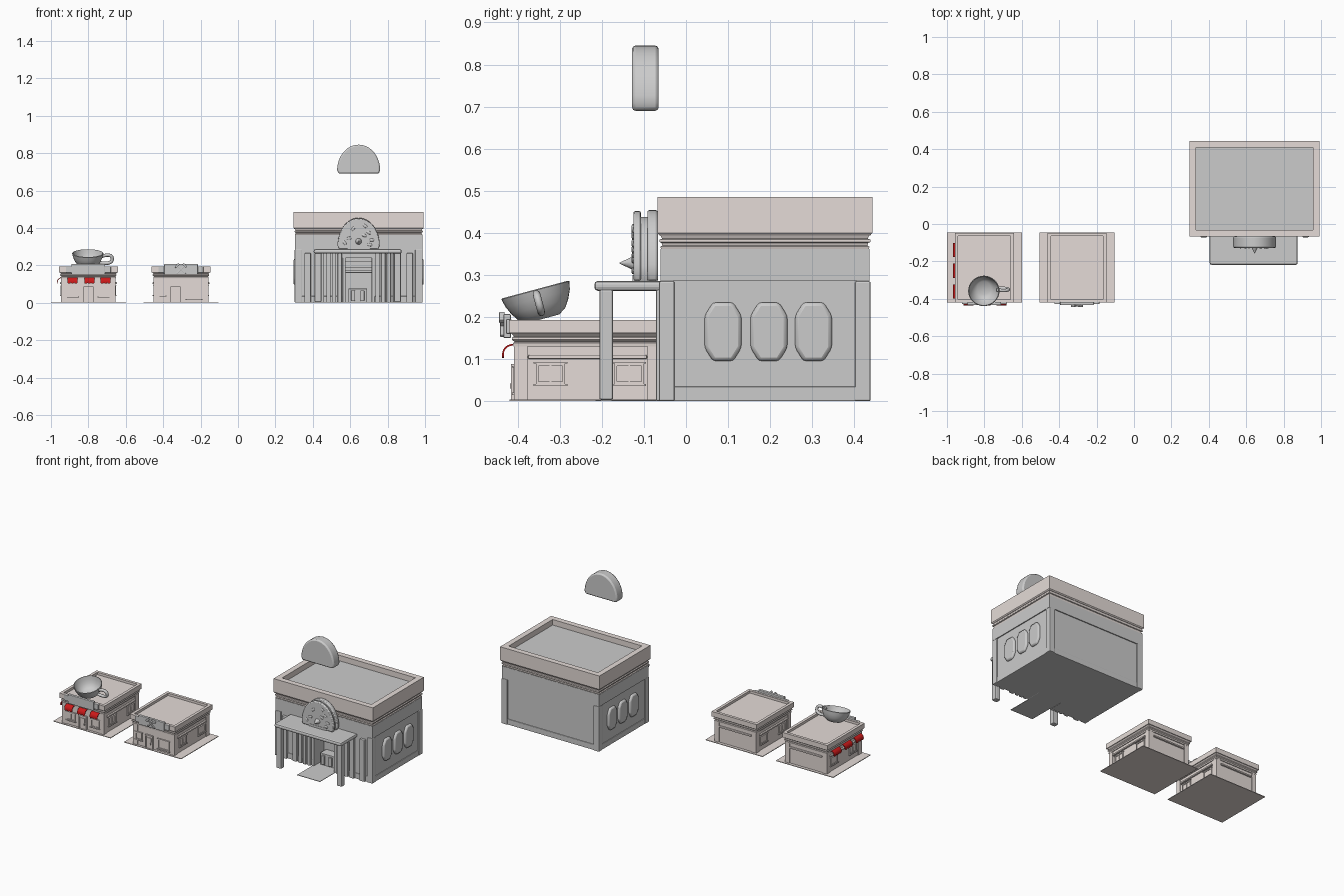
import bpy, bmesh, math
from mathutils import Matrix, Vector

if "Cube" in bpy.data.objects:
    bpy.data.objects.remove(bpy.data.objects["Cube"])

def material(name, c):
    m = bpy.data.materials.new(name)
    m.diffuse_color = (*c, 1)
    m.use_nodes = True
    m.node_tree.nodes["Principled BSDF"].inputs["Base Color"].default_value = m.diffuse_color
    return m

WARM = material("warm_stone", (0.78, 0.71, 0.68))
RED = material("red_cloth", (0.6, 0.01, 0.01))
I = Matrix.Identity(4)

def finish(name, bm, mat=None, bevel=0, smooth=False, M=I, segs=2):
    bmesh.ops.recalc_face_normals(bm, faces=bm.faces)
    me = bpy.data.meshes.new(name)
    bm.to_mesh(me)
    bm.free()
    ob = bpy.data.objects.new(name, me)
    bpy.context.collection.objects.link(ob)
    ob.matrix_world = M
    if mat:
        me.materials.append(mat)
    if bevel:
        b = ob.modifiers.new("bevel", 'BEVEL')
        b.width, b.segments = bevel, segs
    if smooth:
        bpy.ops.object.select_all(action='DESELECT')
        bpy.context.view_layer.objects.active = ob
        ob.select_set(True)
        bpy.ops.object.shade_smooth_by_angle(angle=math.radians(35))
    return ob

def boxes(name, specs, mat=None, bevel=0, M=I):
    """Each spec is x0, x1, y0, y1, z0, z1."""
    bm = bmesh.new()
    for x0, x1, y0, y1, z0, z1 in specs:
        T = Matrix.Translation(((x0 + x1) / 2, (y0 + y1) / 2, (z0 + z1) / 2))
        bmesh.ops.create_cube(bm, size=1, matrix=T @ Matrix.Diagonal((x1 - x0, y1 - y0, z1 - z0, 1)))
    return finish(name, bm, mat, bevel, False, M)

def prism(name, pts, y0, y1, mat=None, bevel=0, M=I):
    """Outline in x-z, extruded along y."""
    bm = bmesh.new()
    f = bm.faces.new([bm.verts.new((x, y0, z)) for x, z in pts])
    r = bmesh.ops.extrude_face_region(bm, geom=[f])
    bmesh.ops.translate(bm, vec=(0, y1 - y0, 0), verts=[v for v in r["geom"] if isinstance(v, bmesh.types.BMVert)])
    return finish(name, bm, mat, bevel, True, M)

def moulding(name, rect, profile, mat=None):
    """Closed (offset, z) profile swept round a rectangle with mitred corners."""
    x0, x1, y0, y1 = rect
    bm = bmesh.new()
    rings = [[bm.verts.new(p) for p in ((x0 - o, y0 - o, z), (x1 + o, y0 - o, z), (x1 + o, y1 + o, z), (x0 - o, y1 + o, z))]
             for o, z in profile]
    for i, a in enumerate(rings):
        b = rings[(i + 1) % len(rings)]
        for j in range(4):
            k = (j + 1) % 4
            bm.faces.new((a[j], a[k], b[k], b[j]))
    return finish(name, bm, mat)

def wall(x, y, z, deg=0):
    """Local frame on a wall: -y points outwards."""
    return Matrix.Translation((x, y, z)) @ Matrix.Rotation(math.radians(deg), 4, 'Z')

def half_disc(cx, z0, r, h, n=24):
    return [(cx + r * math.cos(math.pi * i / n), z0 + h * (0.12 + 0.88 * math.sin(math.pi * i / n)))
            for i in range(n + 1)] + [(cx - r * 0.93, z0), (cx + r * 0.93, z0)]

# ---------- large restaurant ----------
X0, X1, Y0, Y1, CX = 0.31, 0.98, -0.055, 0.43, 0.645
boxes("restaurant_walls", [(X0, X1, 0.04, Y1, 0, 0.45), (X0, 0.56, Y0, 0.04, 0, 0.45),
                           (0.73, X1, Y0, 0.04, 0, 0.45), (0.56, 0.73, Y0, 0.04, 0.24, 0.45)])
boxes("upper_band", [(X0 - .006, X1 + .006, Y0 - .006, Y1 + .006, 0.285, 0.362)])
boxes("corner_pillars", [(x, x + 0.04, y, y + 0.037, 0, 0.285)
                         for x in (X0 - .007, X1 - .033) for y in (Y0 - .009, Y1 - .028)], bevel=0.004)
boxes("base_trim", [(X0 - .004, X0 + .01, Y0, Y1, 0, 0.035), (X1 - .01, X1 + .004, Y0, Y1, 0, 0.035),
                    (X0, X1, Y1 - .01, Y1 + .004, 0, 0.035), (X0, 0.56, Y0 - .004, Y0 + .01, 0, 0.035),
                    (0.73, X1, Y0 - .004, Y0 + .01, 0, 0.035)], bevel=0.003)
R = (X0, X1, Y0, Y1)
moulding("stepped_moulding", R, [(-.02, .36), (.004, .36), (.006, .367), (.001, .37), (.003, .376), (.008, .378),
                                 (.008, .384), (.002, .386), (.006, .395), (-.02, .395)], WARM)
moulding("parapet", R, [(-.02, .394), (.008, .394), (.013, .4), (.013, .485), (-.022, .485), (-.022, .445)], WARM)

# bulging eight-sided side windows
for side, x, deg in (("right", X1, 90), ("left", X0, -90)):
    for i, y in enumerate((0.088, 0.197, 0.303)):
        a, b, c, d = 0.044, 0.07, 0.024, 0.038
        oct_pts = [(-a, -d), (-c, -b), (c, -b), (a, -d), (a, d), (c, b), (-c, b), (-a, d)]
        prism(f"{side}_window_{i}", oct_pts, -0.013, 0.01, bevel=0.009, M=wall(x, y, 0.165, deg))

# front boards, mirrored about the doorway
board = []
for s in (-1, 1):
    for a, b in ((.09, .112), (.12, .143), (.15, .172), (.185, .215), (.255, .29)):
        u, v = sorted((CX + s * a, CX + s * b))
        board.append((u, v, -0.071, -0.04, 0, 0.265))
boxes("front_boards", board, bevel=0.004)
boxes("doorway_fittings", [(.56, .575, -.06, .04, 0, .24), (.715, .73, -.06, .04, 0, .24),
                           (.575, .715, -.02, .04, .185, .22), (.575, .715, .0, .04, .16, .172),
                           (.59, .69, -.02, .04, 0, .075), (.605, .625, -.03, .0, .01, .065),
                           (.655, .675, -.03, .0, .01, .065)], bevel=0.002)
boxes("entrance_mat", [(0.565, 0.725, -0.215, 0.04, 0, 0.003)])

# canopy with two posts
boxes("canopy", [(0.405, 0.875, -0.218, -0.05, 0.262, 0.286)], bevel=0.009)
boxes("canopy_posts", [(x, x + 0.036, -0.206, -0.173, 0.003, 0.266) for x in (0.41, 0.835)], bevel=0.005)

# folded half-moon food sign on the canopy
prism("sign_front_shell", half_disc(CX, 0.286, 0.113, 0.166), -0.125, -0.107, bevel=0.005)
prism("sign_back_shell", half_disc(CX, 0.286, 0.113, 0.168), -0.092, -0.067, bevel=0.005)
prism("sign_filling", half_disc(CX, 0.286, 0.104, 0.152), -0.11, -0.09)
boxes("sign_foot", [(CX - .06, CX + .06, -.127, -.066, .284, .3)])

def spot(name, M):
    bm = bmesh.new()
    bmesh.ops.create_uvsphere(bm, u_segments=14, v_segments=8, radius=1, matrix=M)
    return finish(name, bm, smooth=True)

for i, (dx, z, a) in enumerate(((.055, .375, 30), (.07, .335, 0), (.035, .41, 40), (-.05, .345, -10),
                                (-.03, .395, -50), (.03, .36, 20), (-.075, .32, 60), (.06, .31, 10))):
    spot(f"sign_spot_{i}", Matrix.Translation((CX + dx, -.126, z)) @ Matrix.Rotation(math.radians(a), 4, 'Y')
         @ Matrix.Diagonal((.014, .004, .008, 1)))
bm = bmesh.new()
bmesh.ops.create_cone(bm, cap_ends=True, segments=20, radius1=0.018, radius2=0.001, depth=0.036,
                      matrix=Matrix.Translation((CX, -.14, .328)) @ Matrix.Rotation(math.pi / 2, 4, 'X'))
finish("sign_nose", bm, smooth=True)

# floating half disc above the roof edge
prism("floating_half_disc", half_disc(CX, 0.69, 0.115, 0.155), -0.128, -0.065, bevel=0.008)

# ---------- two small shops ----------
def window(name, M, w, h):
    a, b, t = w / 2, h / 2, 0.006
    boxes(name, [(-a, a, -.006, .004, b - t, b), (-a, a, -.006, .004, -b, -b + t), (-a, -a + t, -.006, .004, -b, b),
                 (a - t, a, -.006, .004, -b, b), (-.002, .002, -.004, .004, -b, b), (-a, a, -.002, .004, -b, b),
                 (-a - .005, a + .005, -.009, .004, -b - .005, -b), (-a - .005, a + .005, -.008, .004, b, b + .004)], WARM, M=M)

def awning(name, M, w):
    curve = [(0.026 * math.sin(t), 0.024 * math.cos(t)) for t in [math.pi / 2 * i / 6 for i in range(7)]]
    pts = curve + [(.026, -.004), (.022, -.004)] + [(p * .84, q * .84) for p, q in reversed(curve)]
    prism(name + "_cloth", pts, -w / 2, w / 2, RED, M=M @ Matrix.Rotation(-math.pi / 2, 4, 'Z'))
    r = w / 6
    for i in (-1, 0, 1):
        flap = [(i * 2 * r + r * math.cos(math.pi * k / 8), -.003 - .007 * math.sin(math.pi * k / 8)) for k in range(9)]
        prism(f"{name}_flap_{i + 1}", flap, -.026, -.022, RED, M=M)

def shop(name, cx):
    x0, x1, y0, y1 = cx - .142, cx + .142, -.405, -.063
    boxes(name + "_ground_slab", [(cx - .2, cx + .2, -.42, -.045, 0, .004)], WARM)
    boxes(name + "_walls", [(x0, x1, y0, y1, .003, .178)], WARM)
    boxes(name + "_corners", [(x, x + .032, y, y + .032, .003, .134) for x in (x0 - .004, x1 - .028)
                              for y in (y0 - .004, y1 - .028)], WARM)
    r = (x0, x1, y0, y1)
    moulding(name + "_moulding", r, [(-.01, .13), (.005, .13), (.006, .138), (.002, .141), (.009, .146),
                                     (.009, .151), (.004, .154), (.013, .163), (-.01, .163)], WARM)
    moulding(name + "_parapet", r, [(-.01, .162), (.016, .162), (.016, .193), (-.002, .193), (-.002, .175)], WARM)
    # ledges on the sides and back, windows on the sides
    boxes(name + "_ledges", [(x0 - .01, x1 + .01, y0 + .03, y1 - .03, .1, .11),
                             (x0 + .03, x1 - .03, y1 - .01, y1 + .01, .1, .11)], WARM, .003)
    for i, y in enumerate((-.322, -.135)):
        window(f"{name}_right_window_{i}", wall(x1, y, .065, 90), .07, .048)
        window(f"{name}_left_window_{i}", wall(x0, y, .065, -90), .07, .048)
    boxes(name + "_sign_board", [(cx - .09, cx + .09, -.434, -.416, .15, .207),
                                 (cx - .12, cx + .12, -.428, -.414, .16, .195)], bevel=.003)

def door(name, x):
    boxes(name, [(x - .027, x + .027, -.411, -.4, .003, .086), (x - .027, x - .02, -.416, -.4, .003, .086),
                 (x + .02, x + .027, -.416, -.4, .003, .086), (x - .027, x + .027, -.416, -.4, .08, .088),
                 (x - .015, x + .015, -.414, -.4, .045, .072), (x + .01, x + .014, -.418, -.4, .03, .042)], WARM)

# cafe with red awnings
shop("cafe", -0.8)
door("cafe_door", -.8)
for i, x in enumerate((-.885, -.715)):
    window(f"cafe_front_window_{i}", wall(x, -.405, .058), .06, .05)
for i, x in enumerate((-.885, -.795, -.708)):
    awning(f"cafe_front_awning_{i}", wall(x, -.411, .112), .054)
for i, y in enumerate((-.14, -.25, -.36)):
    awning(f"cafe_left_awning_{i}", wall(-.942, y, .112, -90), .075)

# workshop with crossed tools on its board
shop("workshop", -0.305)
door("workshop_door", -.335)
window("workshop_small_window", wall(-.41, -.405, .062), .045, .045)
window("workshop_large_window", wall(-.235, -.405, .05), .08, .06)
for s in (-1, 1):
    M = wall(-.305, -.437, .179) @ Matrix.Rotation(math.radians(45 * s), 4, 'Y')
    boxes("crossed_tool_right" if s > 0 else "crossed_tool_left",
          [(-.004, .004, -.005, .006, -.034, .03), (-.014, .014, -.007, .006, .022, .034)], bevel=.002, M=M)

# tilted cup on the cafe roof, with a closed wall profile spun round its axis
TILT = Matrix.Translation((-.803, -.338, .19)) @ Matrix.Rotation(math.radians(15), 4, 'X')
bm = bmesh.new()
prof = [(0, .006), (.04, .006), (.058, .018), (.07, .036), (.079, .056), (.084, .076),
        (.08, .078), (.074, .058), (.064, .038), (.052, .024), (.036, .014), (0, .014)]
vs = [bm.verts.new((r, 0, z)) for r, z in prof]
es = [bm.edges.new(p) for p in zip(vs, vs[1:])]
bmesh.ops.spin(bm, geom=vs + es, cent=(0, 0, 0), axis=(0, 0, 1), angle=2 * math.pi, steps=32)
bmesh.ops.remove_doubles(bm, verts=bm.verts, dist=1e-5)
finish("roof_cup", bm, smooth=True, M=TILT)

# cup handle
cu = bpy.data.curves.new("cup_handle", 'CURVE')
cu.dimensions = '3D'
cu.bevel_depth, cu.bevel_resolution = .009, 3
sp = cu.splines.new('NURBS')
path = [(.07, .058), (.1, .07), (.13, .062), (.132, .032), (.1, .018), (.058, .026)]
sp.points.add(len(path) - 1)
for p, (x, z) in zip(sp.points, path):
    p.co = (x, 0, z, 1)
sp.use_endpoint_u, sp.order_u = True, 3
handle = bpy.data.objects.new("cup_handle", cu)
handle.matrix_world = TILT
bpy.context.collection.objects.link(handle)
